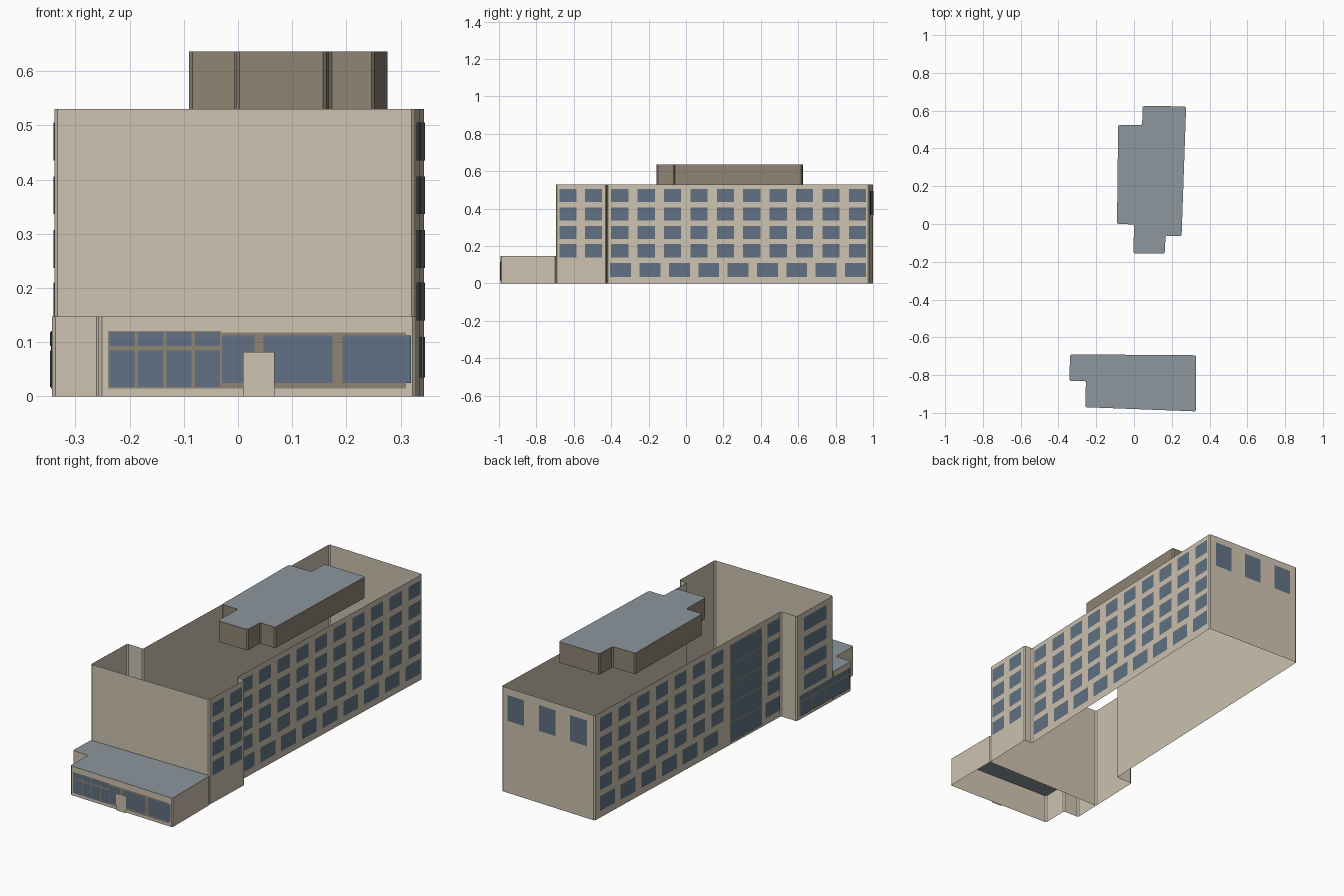
import bpy
from mathutils import Vector

cube = bpy.data.objects.get("Cube")
if cube:
    bpy.data.objects.remove(cube)


def material(name, rgb):
    m = bpy.data.materials.new(name)
    m.use_nodes = True
    m.diffuse_color = (*rgb, 1)
    m.node_tree.nodes["Principled BSDF"].inputs["Base Color"].default_value = (*rgb, 1)
    return m


BEIGE = material("beige_wall", (0.61, 0.54, 0.435))
BROWN = material("brown_trim", (0.27, 0.23, 0.17))
ROOF = material("grey_roof", (0.27, 0.31, 0.34))
GLASS = material("blue_glass", (0.12, 0.165, 0.225))


def add_mesh(name, verts, faces, mats):
    me = bpy.data.meshes.new(name)
    me.from_pydata(verts, [], faces)
    for m in mats:
        me.materials.append(m)
    ob = bpy.data.objects.new(name, me)
    bpy.context.collection.objects.link(ob)
    return ob


def chamfer(outline, size=0.006):
    """Cut every corner of a plan outline slightly."""
    pts = [Vector(p) for p in outline]
    out = []
    for i, p in enumerate(pts):
        for other in (pts[i - 1], pts[(i + 1) % len(pts)]):
            out.append(p + (other - p).normalized() * size)
    return out


def shell(name, outline, levels, wall, roof=None):
    """Thin walls around a plan outline, with an optional flat roof."""
    pts = chamfer(outline)
    n = len(pts)
    verts = [(p.x, p.y, z) for z in levels for p in pts]
    faces = [(k * n + i, k * n + (i + 1) % n, (k + 1) * n + (i + 1) % n, (k + 1) * n + i)
             for k in range(len(levels) - 1) for i in range(n)]
    if roof:
        faces.append(tuple(range((len(levels) - 1) * n, len(levels) * n)))
    ob = add_mesh(name, verts, faces, [wall, roof] if roof else [wall])
    if roof:
        ob.data.polygons[-1].material_index = 1


def plates(name, start, end, rects, mat, offset=0.003):
    """Flat plates (from, to, bottom, top) measured along a wall, just outside it."""
    p, q = Vector(start), Vector(end)
    d = (q - p).normalized()
    out = Vector((d.y, -d.x)) * offset
    verts, faces = [], []
    for a, b, z0, z1 in rects:
        k = len(verts)
        for t, z in ((a, z0), (b, z0), (b, z1), (a, z1)):
            w = p + d * t + out
            verts.append((w.x, w.y, z))
        faces.append((k, k + 1, k + 2, k + 3))
    add_mesh(name, verts, faces, [mat])


# Main block walls, open above and below
A, B, C, D = (-0.339, -0.69), (0.326, -0.695), (0.335, -0.425), (0.29, -0.423)
E, F, G, H = (0.343, 0.98), (-0.19, 1.0), (-0.24, -0.415), (-0.33, -0.412)
shell("main_walls", [A, B, C, D, E, F, G, H], [0, 0.53], BEIGE)

# Low front block
P, Q, R = (-0.343, -0.83), (-0.255, -0.832), (-0.257, -0.97)
S = (0.328, -0.992)
shell("front_block", [P, Q, R, S, (0.328, -0.695), (-0.338, -0.69)], [0, 0.147], BEIGE, ROOF)

# Rooftop penthouse
shell("penthouse", [(-0.09, 0), (0, -0.002), (-0.003, -0.155), (0.163, -0.157),
                    (0.167, -0.062), (0.252, -0.064), (0.276, 0.622), (0.046, 0.626),
                    (0.043, 0.525), (-0.084, 0.525)], [0.53, 0.63, 0.636], BROWN, ROOF)

# Window grids
ROWS = [(z, z + 0.07) for z in (0.14, 0.237, 0.336, 0.435)]
upper = [(-0.4 + 0.1413 * i, -0.308 + 0.1413 * i) for i in range(10)]
ground = [(-0.405 + 0.157 * i, -0.293 + 0.157 * i) for i in range(9)]
plates("right_windows", D, E,
       [(a - D[1], b - D[1], *r) for a, b in upper for r in ROWS]
       + [(a - D[1], b - D[1], 0.035, 0.11) for a, b in ground], GLASS)
plates("right_front_windows", B, C,
       [(a, a + 0.09, *r) for a in (0.02, 0.155) for r in ROWS], GLASS)

# Left side windows, leaving room for the stair glazing
LOW, HIGH = -0.265, -0.025


def clear(w):
    return w[1] < LOW or w[0] > HIGH


plates("left_windows", F, G,
       [(F[1] - b, F[1] - a, *r) for a, b in upper if clear((a, b)) for r in ROWS]
       + [(F[1] - b, F[1] - a, 0.035, 0.11) for a, b in ground if clear((a, b))], GLASS)
plates("stair_frame", F, G, [(F[1] - HIGH, F[1] - LOW, 0.01, 0.505)], BROWN, 0.002)
plates("stair_glass", F, G,
       [(F[1] - HIGH + 0.004, F[1] - LOW - 0.004, 0.014 + 0.0985 * i, 0.106 + 0.0985 * i)
        for i in range(5)], GLASS, 0.004)
plates("left_front_windows", H, A, [(0.05, 0.225, *r) for r in ROWS], GLASS)

# Back wall windows
plates("back_windows", E, F, [(a, a + 0.095, 0.365, 0.495) for a in (0.035, 0.215, 0.395)], GLASS)


def glazing(name, start, end, a, b, count):
    """Framed shop glazing with a transom."""
    plates(name + "_frame", start, end, [(a, b, 0.015, 0.121)], BROWN, 0.002)
    step = (b - a) / count
    plates(name + "_glass", start, end,
           [(a + step * i + 0.003, a + step * (i + 1) - 0.003, *r)
            for i in range(count) for r in ((0.017, 0.085), (0.093, 0.119))], GLASS, 0.004)


glazing("left_glazing", H, P, 0.02, 0.405, 4)
glazing("front_glazing", R, S, 0.017, 0.227, 4)

# Entrance glazing and door
plates("entrance_frame", R, S, [(0.227, 0.567, 0.015, 0.118)], BROWN, 0.002)
plates("entrance_glass", R, S,
       [(a, b, 0.025, 0.112) for a, b in ((0.228, 0.288), (0.304, 0.432), (0.45, 0.577))],
       GLASS, 0.004)
plates("entrance_door", R, S, [(0.267, 0.325, 0, 0.082)], BEIGE, 0.007)
